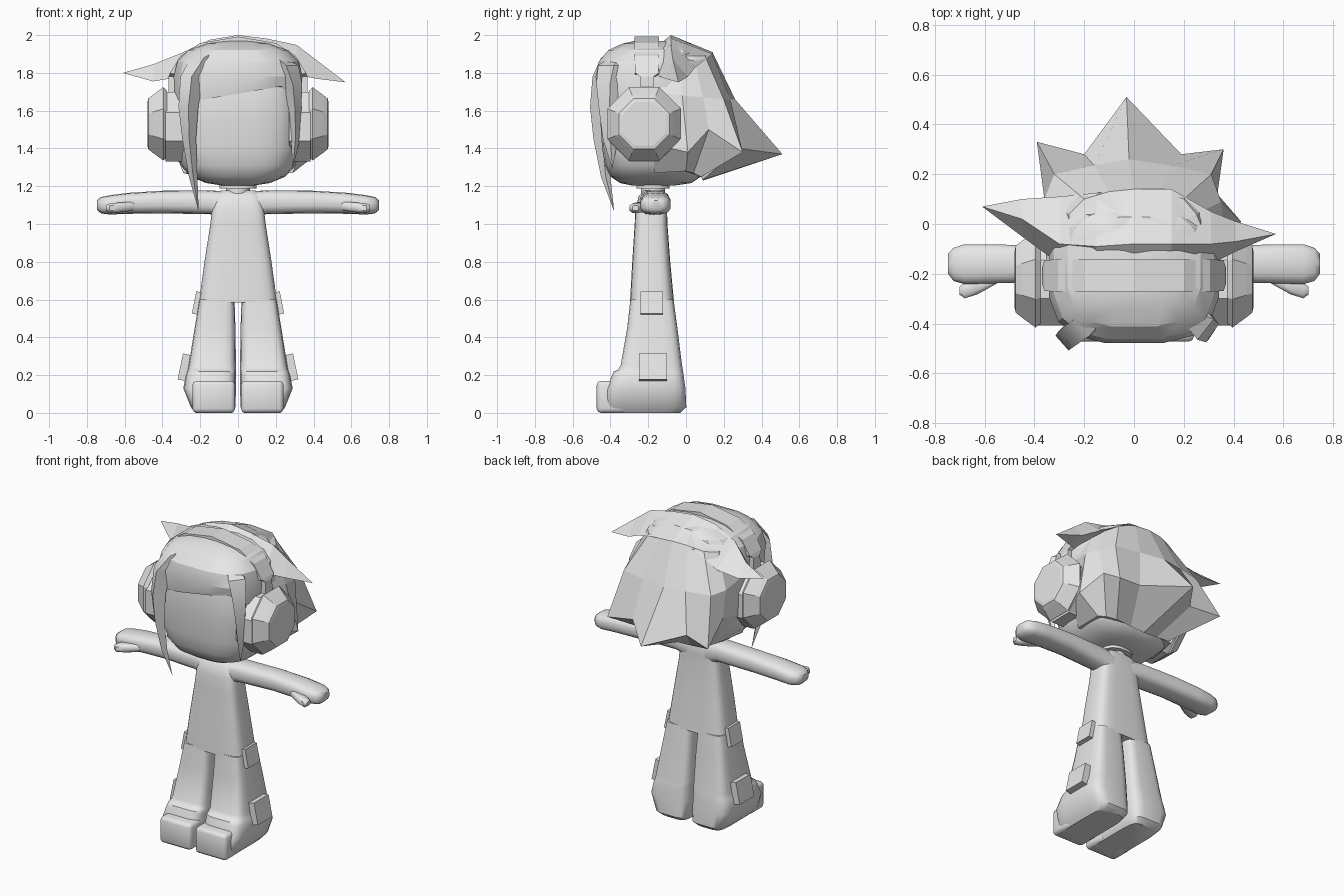
import bpy, bmesh, math
from mathutils import Vector, Matrix

grey = bpy.data.materials.new("plain_grey")
grey.diffuse_color = (0.8, 0.8, 0.8, 1)


def finish(name, bm, smooth=None):
    bmesh.ops.recalc_face_normals(bm, faces=bm.faces[:])
    mesh = bpy.data.meshes.new(name)
    bm.to_mesh(mesh)
    bm.free()
    mesh.materials.append(grey)
    ob = bpy.data.objects.new(name, mesh)
    bpy.context.collection.objects.link(ob)
    if smooth:
        bpy.ops.object.select_all(action='DESELECT')
        ob.select_set(True)
        bpy.context.view_layer.objects.active = ob
        bpy.ops.object.shade_smooth_by_angle(angle=math.radians(smooth))
    return ob


def loft(name, rings, smooth=None, side=1):
    """Skin a list of rings; a ring of one point is a tip. side=-1 mirrors in x."""
    bm = bmesh.new()
    vs = [[bm.verts.new((p[0] * side, p[1], p[2])) for p in r] for r in rings]
    for a, b in zip(vs, vs[1:]):
        n = max(len(a), len(b))
        for i in range(n):
            j = (i + 1) % n
            if len(a) == 1:
                bm.faces.new((a[0], b[j], b[i]))
            elif len(b) == 1:
                bm.faces.new((a[i], a[j], b[0]))
            else:
                bm.faces.new((a[i], a[j], b[j], b[i]))
    for cap in (vs[0], vs[-1]):
        if len(cap) > 2:
            bm.faces.new(cap)
    return finish(name, bm, smooth)


def oval(u0, u1, v0, v1, w, n=20, power=4, axis='z', turn=0.5):
    """Rounded-box cross-section across the given axis."""
    pts = []
    for i in range(n):
        t = 2 * math.pi * (i + turn) / n
        c, s = math.cos(t), math.sin(t)
        u = (u0 + u1) / 2 + (u1 - u0) / 2 * math.copysign(abs(c) ** (2 / power), c)
        v = (v0 + v1) / 2 + (v1 - v0) / 2 * math.copysign(abs(s) ** (2 / power), s)
        pts.append((u, v, w) if axis == 'z' else (w, u, v))
    return pts


def box(name, center, size, tilt=0, bevel=0.0, smooth=None):
    bm = bmesh.new()
    m = Matrix.Translation(center) @ Matrix.Rotation(tilt, 4, 'Y') @ Matrix.Diagonal((*size, 1))
    bmesh.ops.create_cube(bm, size=1, matrix=m)
    if bevel:
        bmesh.ops.bevel(bm, geom=bm.edges[:], offset=bevel, segments=2, profile=0.5, affect='EDGES')
    return finish(name, bm, smooth)


# head, narrowing to the chin: z, half width, front, back
head = [(1.205, .09, -.29, -.05), (1.217, .17, -.35, .03), (1.25, .25, -.40, .08),
        (1.31, .305, -.43, .11), (1.40, .33, -.445, .13), (1.55, .335, -.455, .14),
        (1.72, .335, -.455, .14), (1.85, .29, -.42, .10), (1.94, .18, -.33, .03)]
loft("head", [oval(-r, r, f, b, z, 28, 3.2) for z, r, f, b in head], 50)

# front hair cap with a slanting fringe edge
cap = [(1.69, .34, -.465, .08), (1.78, .345, -.482, .08), (1.86, .325, -.465, .08),
       (1.92, .27, -.415, .06), (1.955, .18, -.34, .03), (1.97, .08, -.27, -.05)]
rings = [oval(-r, r, f, b, z, 16, 3) for z, r, f, b in cap]
rings[0] = [(x, y, z + 0.17 * x if x < .25 else z - .03) for x, y, z in rings[0]]
loft("front_hair", rings, 25)

# spiky back hair: underside, spike rim, middle and crown rings
under = [(.29, -.17, 1.27), (.28, 0, 1.28), (.25, .04, 1.27), (.2, .08, 1.25), (.1, .09, 1.235),
         (0, .09, 1.23), (-.1, .09, 1.235), (-.2, .08, 1.25), (-.25, .04, 1.27), (-.29, -.17, 1.27)]
rim = [(.34, -.17, 1.42), (.43, .01, 1.38), (.335, .12, 1.50), (.36, .30, 1.38), (.19, .28, 1.40),
       (-.03, .51, 1.37), (-.2, .28, 1.40), (-.39, .33, 1.38), (-.36, .13, 1.50), (-.345, -.17, 1.42)]
middle = [(.345, -.17, 1.7), (.36, -.02, 1.68), (.35, .09, 1.67), (.31, .20, 1.66), (.15, .235, 1.66),
          (-.02, .26, 1.66), (-.16, .235, 1.66), (-.32, .20, 1.66), (-.36, .10, 1.67), (-.35, -.17, 1.7)]
crown = [(.28, -.17, 1.89), (.28, -.03, 1.89), (.25, .04, 1.89), (.2, .10, 1.89), (.1, .135, 1.905),
         (0, .14, 1.91), (-.1, .13, 1.905), (-.2, .10, 1.88), (-.26, .04, 1.87), (-.28, -.17, 1.88)]
loft("back_hair", [under, rim, middle, crown, [(0, -.08, 1.985)]])

# crown layer swept out to a point on each side: x, then front, ridge and back as y, z
sweep = [(-.45, -.05, 1.755, .02, 1.845, .10, 1.77), (-.30, -.16, 1.78, -.08, 1.905, .11, 1.79),
         (-.15, -.18, 1.89, -.09, 1.975, .125, 1.885), (0, -.18, 1.92, -.08, 2.0, .14, 1.91),
         (.15, -.18, 1.90, -.08, 1.982, .14, 1.90), (.31, -.16, 1.79, -.08, 1.948, .05, 1.83),
         (.41, -.11, 1.77, -.07, 1.872, .01, 1.78)]
loft("swept_hair", [[(-.61, .07, 1.80)]]
     + [[(s[0], s[i], s[i + 1]) for i in (1, 3, 5)] for s in sweep]
     + [[(.57, -.04, 1.75)]])


# hanging locks of hair beside the face
def lock(name, tip, sections, root):
    rings = [[((a + b) / 2, f, z), (b, (f + k) / 2, z), ((a + b) / 2, k, z), (a, (f + k) / 2, z)]
             for z, a, b, f, k in sections]
    loft(name, [[tip]] + rings + [[root]], 35)


lock("long_lock", (-.208, -.38, 1.065),
     [(1.25, -.26, -.215, -.45, -.40), (1.45, -.295, -.222, -.49, -.40), (1.62, -.315, -.21, -.508, -.39),
      (1.78, -.305, -.185, -.495, -.37), (1.88, -.25, -.11, -.45, -.33)], (-.04, -.28, 1.965))
lock("short_lock", (.29, -.39, 1.29),
     [(1.45, .28, .328, -.44, -.36), (1.60, .27, .335, -.46, -.35),
      (1.74, .24, .34, -.475, -.33), (1.84, .19, .32, -.465, -.30)], (.12, -.30, 1.95))

# headphone band: x, z, half thickness direction inwards, half depth
half = [(.37, 1.64, .32, 1.64, .035), (.368, 1.78, .315, 1.78, .035), (.36, 1.80, .30, 1.78, .062),
        (.305, 1.89, .26, 1.84, .065), (.20, 1.958, .18, 1.90, .065)]
path = half + [(0, 1.992, 0, 1.93, .065)] + [(-a, b, -c, d, e) for a, b, c, d, e in half[::-1]]
loft("headphone_band", [[(a, -.207 - e, b), (a, -.207 + e, b), (c, -.207 + e, d), (c, -.207 - e, d)]
                        for a, b, c, d, e in path])

for side, tag in ((1, "left"), (-1, "right")):
    # eight-sided headphone cups
    def disc(x, r, z=1.53):
        return oval(-.222 - r, -.222 + r, z - r, z + r, x, 8, 2, 'x')
    loft(tag + "_ear_cushion", [disc(.27, .20, 1.515), disc(.385, .20, 1.515)], side=side)
    loft(tag + "_ear_cup", [disc(.375, .19), disc(.395, .21), disc(.452, .165),
                            disc(.475, .145), disc(.479, .125)], side=side)

    # arm with rounded hand: x, back/front, bottom/top
    arm = [(.06, -.25, -.10, 1.02, 1.172), (.15, -.245, -.095, 1.052, 1.178),
           (.40, -.235, -.085, 1.056, 1.176), (.58, -.24, -.08, 1.054, 1.165),
           (.68, -.243, -.08, 1.05, 1.152), (.725, -.23, -.095, 1.056, 1.143),
           (.747, -.20, -.12, 1.075, 1.125)]
    loft(tag + "_arm", [oval(a, b, c, d, x, 14, 2.8, 'x') for x, a, b, c, d in arm], 50, side)
    thumb = [(.55, -.24, -.19, 1.07, 1.12), (.63, -.285, -.21, 1.06, 1.115),
             (.68, -.30, -.235, 1.058, 1.11), (.70, -.285, -.25, 1.07, 1.10)]
    loft(tag + "_thumb", [oval(a, b, c, d, x, 8, 3, 'x') for x, a, b, c, d in thumb], 50, side)

    # flared trouser leg with a hem step: z, inner, outer, front, back
    leg = [(0, .03, .225, -.42, -.03), (.03, .013, .25, -.44, .003), (.13, .01, .29, -.42, -.002),
           (.20, .01, .277, -.392, -.012), (.218, .01, .27, -.385, -.014), (.228, .01, .266, -.362, -.016),
           (.25, .01, .262, -.347, -.02), (.45, .013, .23, -.312, -.045), (.60, .018, .205, -.295, -.065)]
    loft(tag + "_leg", [oval(a, b, c, d, z, 20, 5) for z, a, b, c, d in leg], 40, side)

    # shoe toe and side pockets
    box(tag + "_shoe", (side * .128, -.39, .085), (.225, .165, .17), 0, .022, 50)
    box(tag + "_upper_pocket", (side * .208, -.182, .58), (.05, .12, .12), -.2 * side)
    box(tag + "_lower_pocket", (side * .276, -.175, .24), (.06, .15, .14), -.2 * side)

# tapered torso: z, half width, front, back
torso = [(.585, .208, -.297, -.063), (.80, .178, -.285, -.083), (1.0, .147, -.272, -.098),
         (1.08, .138, -.268, -.10), (1.15, .12, -.25, -.10), (1.178, .09, -.22, -.115)]
loft("torso", [oval(-r, r, f, b, z, 24, 4.5) for z, r, f, b in torso], 50)

# neck and collar
loft("neck", [oval(-.065, .065, -.24, -.11, z, 16, 2) for z in (1.15, 1.23)], 40)
loft("collar", [oval(-.1, .1, -.265, -.085, z, 12, 2.5) for z in (1.188, 1.222)], 40)
